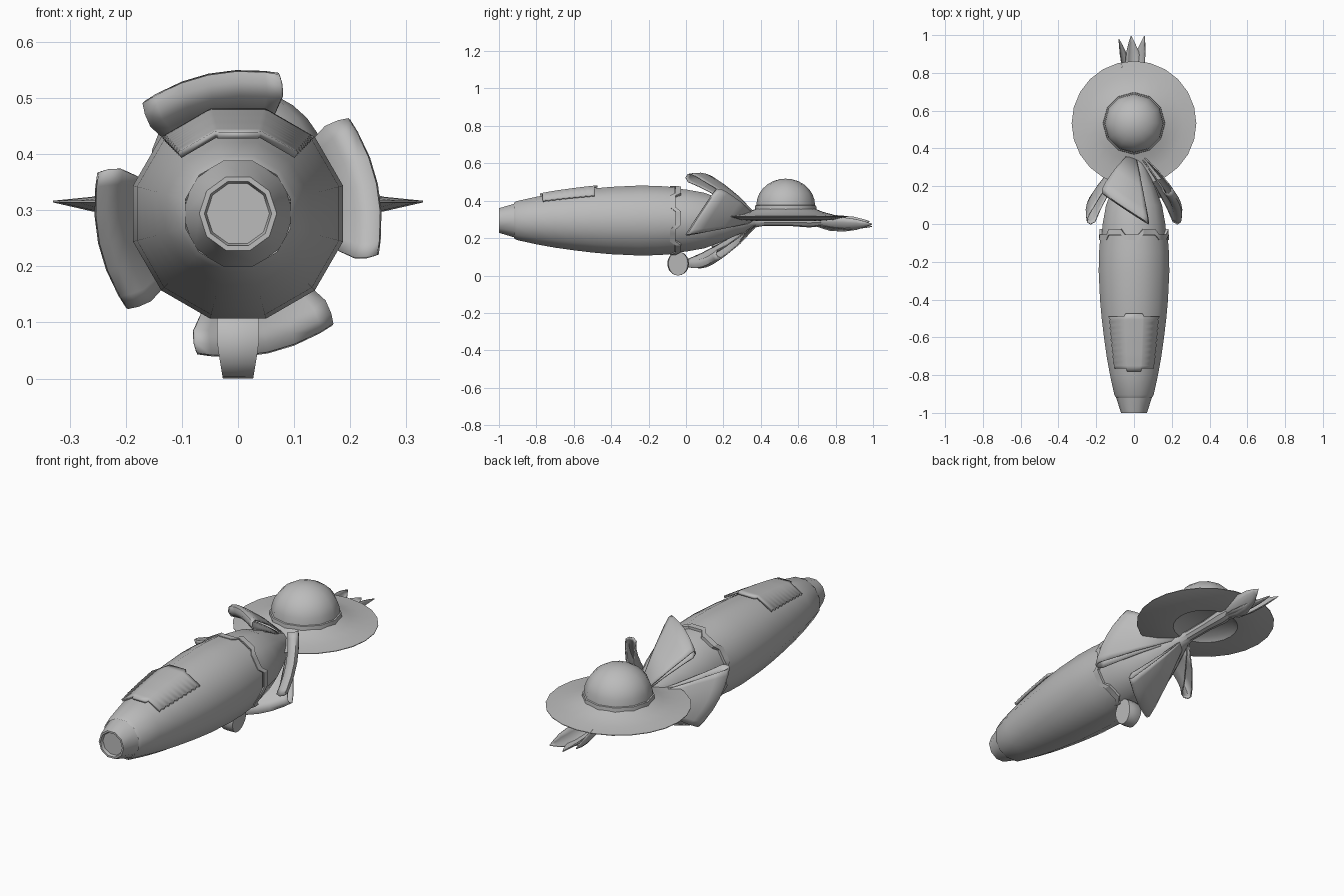
import bpy, bmesh, math
from mathutils import Matrix, Vector

if "Cube" in bpy.data.objects:
    bpy.data.objects.remove(bpy.data.objects["Cube"])

ZC = 0.294                      # height of the body axis
A15 = math.radians(15)

grey = bpy.data.materials.new("plain grey")
grey.diffuse_color = (0.5, 0.5, 0.5, 1)
grey.use_nodes = True
grey.node_tree.nodes["Principled BSDF"].inputs["Base Color"].default_value = grey.diffuse_color


def finish(name, verts, faces, angle=35, thickness=0, offset=0):
    me = bpy.data.meshes.new(name)
    me.from_pydata([tuple(v) for v in verts], [], faces)
    bm = bmesh.new()
    bm.from_mesh(me)
    bmesh.ops.remove_doubles(bm, verts=bm.verts, dist=1e-5)
    bmesh.ops.recalc_face_normals(bm, faces=bm.faces)
    bm.to_mesh(me)
    bm.free()
    ob = bpy.data.objects.new(name, me)
    bpy.context.collection.objects.link(ob)
    me.materials.append(grey)
    if thickness:
        mod = ob.modifiers.new("thickness", 'SOLIDIFY')
        mod.thickness = thickness
        mod.offset = offset
    bpy.ops.object.select_all(action='DESELECT')
    bpy.context.view_layer.objects.active = ob
    ob.select_set(True)
    bpy.ops.object.shade_smooth_by_angle(angle=math.radians(angle))
    return ob


def around(y, r, a, zc=ZC):
    """Point at distance r from the body axis; angle runs clockwise from the top."""
    return Vector((r * math.sin(a), y, zc + r * math.cos(a)))


def grid(rows, cols, wrap=False):
    n = cols if wrap else cols - 1
    return [(i * cols + j, i * cols + (j + 1) % cols,
             (i + 1) * cols + (j + 1) % cols, (i + 1) * cols + j)
            for i in range(rows - 1) for j in range(n)]


def lathe_y(name, profile, n, start=0.0, zc=ZC, angle=35):
    verts = [around(y, r, start + math.tau * j / n, zc) for y, r in profile for j in range(n)]
    return finish(name, verts, [f for f in grid(len(profile), n, True)], angle)


def lathe_z(name, profile, n, cy, angle=35):
    verts = [(r * math.cos(math.tau * j / n), cy + r * math.sin(math.tau * j / n), z)
             for r, z in profile for j in range(n)]
    return finish(name, verts, grid(len(profile), n, True), angle)


# twelve-sided body, profile given as flat-to-centre distance
BODY = [(-0.92, 0.094), (-0.905, 0.104), (-0.8, 0.127), (-0.7, 0.145), (-0.6, 0.159),
        (-0.5, 0.171), (-0.4, 0.180), (-0.25, 0.187), (-0.15, 0.185), (-0.06, 0.178)]
TAIL = [(-0.06, 0.171), (0.0, 0.166), (0.1, 0.148), (0.2, 0.11), (0.3, 0.066), (0.37, 0.036)]


def body_radius(y):
    for (y0, r0), (y1, r1) in zip(BODY, BODY[1:]):
        if y0 <= y <= y1:
            return r0 + (r1 - r0) * (y - y0) / (y1 - y0)
    return BODY[-1][1]


def facet(r, a):
    """Distance from the axis to the twelve-sided outline at angle a."""
    d = (a + A15) % (2 * A15) - A15
    return r / math.cos(d)


def corner(profile):
    return [(y, r / math.cos(A15)) for y, r in profile]


lathe_y("body_shell", corner(BODY + [(-0.06, 0.15)]), 12, A15)
lathe_y("rear_cone", corner(TAIL), 12, A15)
lathe_y("nose", [(-0.9, 0.099), (-0.92, 0.094), (-1.0, 0.069), (-1.0, 0.060),
                 (-0.985, 0.056), (-0.985, 0.0)], 10, math.tau / 20)

# notched collar: raised zigzag band behind the shell
verts, N = [], 48
STEP = [0, 0, 0, 0, 1, 1, 1, 1]
for y, r in [(-0.085, 0.178), (-0.085, 0.184), (-0.055, 0.183), (-0.055, 0.163)]:
    for j in range(N):
        a = math.tau * j / N - A15
        verts.append(around(y + 0.028 * STEP[j % 8], facet(r, a), a))
finish("notched_collar", verts, grid(4, N, True), 30)

# raised top panel with saw-tooth sides and end tabs
ROWS = 19
verts = []
for i in range(ROWS):
    y = -0.765 + 0.275 * i / (ROWS - 1)
    for a in (-45, -16, -14, 14, 16, 45):
        yy = y
        if abs(a) < 15 and i in (0, ROWS - 1):
            yy += 0.016 if i else -0.016
        tooth = (i % 2) * 2.5 if abs(a) == 45 else 0
        ang = math.radians(a - math.copysign(tooth, a))
        verts.append(around(yy, facet(body_radius(yy) + 0.009, ang), ang))
finish("top_panel", verts, grid(ROWS, 6), 35, 0.012)

# four skewed ribbon loops: centre y, distance from axis, half width
LOOP = [(0.36, 0.040, 0.020), (0.24, 0.155, 0.075), (0.15, 0.225, 0.110), (0.11, 0.252, 0.122),
        (0.09, 0.250, 0.124), (0.08, 0.233, 0.124), (0.09, 0.210, 0.120), (0.15, 0.178, 0.100),
        (0.25, 0.110, 0.060), (0.36, 0.030, 0.018)]
US = (-1, -0.8, -0.4, 0, 0.4, 0.8, 1)
for k, side in enumerate(("top", "right", "bottom", "left")):
    a = math.radians(90 * k - 12)
    across = Vector((math.cos(a), 0, -math.sin(a)))
    verts = []
    for y, r, hw in LOOP:
        for u in US:
            drop = 0.2 * hw * u * u
            verts.append(around(y - 0.65 * hw * u, r - drop, a) + across * hw * u)
    finish(side + "_ribbon_loop", verts, grid(len(LOOP), len(US)), 50, 0.006)

# belly foot: rounded disc, pinched towards the floor
n, verts = 20, []
for s in (-1, -0.4, 0.4, 1):
    for j in range(n):
        t = math.tau * j / n
        z = 0.064 + 0.064 * math.sin(t)
        half = 0.027 + 0.010 * min(1, z / 0.06)
        rim = 0.90 if abs(s) == 1 else 1
        verts.append((s * half, -0.042 + 0.058 * rim * math.cos(t), z))
faces = grid(4, n, True) + [tuple(range(n)), tuple(range(3 * n, 4 * n))]
finish("belly_foot", verts, faces, 40)

# tail stem under the hat
lathe_y("tail_stem", [(0.34, 0.05), (0.37, 0.036), (0.42, 0.027), (0.55, 0.028),
                      (0.66, 0.036), (0.72, 0.030), (0.74, 0.0)], 10, 0, 0.293)

# hat: wide brim with hollow underside, band and dome
HY = 0.533
lathe_z("hat_brim", [(0.155, 0.358), (0.20, 0.340), (0.26, 0.324), (0.33, 0.317),
                     (0.33, 0.314), (0.26, 0.298), (0.18, 0.292), (0.155, 0.292),
                     (0.13, 0.312), (0.0, 0.322)], 24, HY)
dome = [(0.150, 0.335), (0.165, 0.350), (0.163, 0.374), (0.157, 0.376)]
for i in range(1, 8):
    t = math.pi / 2 * i / 7
    dome.append((0.157 * math.cos(t), 0.376 + 0.142 * math.sin(t)))
lathe_z("hat_dome", dome, 12, HY, 40)

# tail leaves: folded blades fanning out behind the stem
SHAPE = [(0, 0.25), (0.15, 0.55), (0.35, 0.95), (0.55, 1), (0.75, 0.75), (0.9, 0.35), (1, 0.02)]
LEAVES = [("left_leaf", -0.08, 0.98, 0.290, 60), ("middle_leaf", -0.015, 0.995, 0.262, 25),
          ("right_leaf", 0.055, 0.995, 0.275, -50)]
for name, tip_x, tip_y, tip_z, roll in LEAVES:
    rot = Matrix.Rotation(math.radians(roll), 3, 'Y')
    verts = []
    for t, w in SHAPE:
        mid = Vector((tip_x * t ** 0.6, 0.66 + (tip_y - 0.66) * t,
                      0.285 + (tip_z - 0.285) * t - 0.018 * math.sin(math.pi * t)))
        for u in (-1, -0.5, 0, 0.5, 1):
            verts.append(mid + rot @ Vector((0.048 * w * u, 0, 0.018 * w * u * u)))
    finish(name, verts, grid(len(SHAPE), 5), 50, 0.004)
